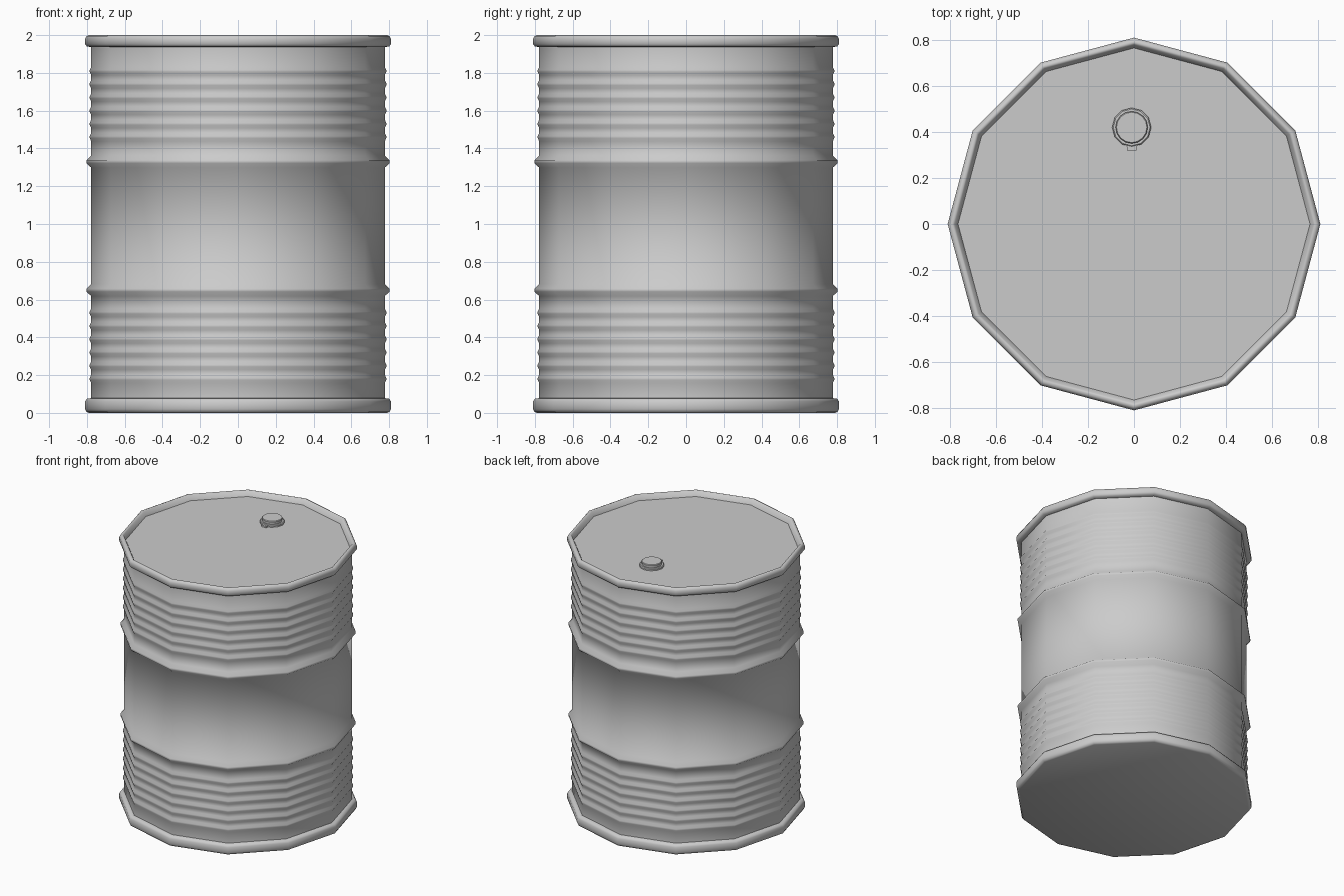
import bpy, bmesh, math

if "Cube" in bpy.data.objects:
    bpy.data.objects.remove(bpy.data.objects["Cube"])

SIDES = 12


def finish(bm, name, angle):
    bmesh.ops.recalc_face_normals(bm, faces=bm.faces)
    me = bpy.data.meshes.new(name)
    bm.to_mesh(me)
    bm.free()
    ob = bpy.data.objects.new(name, me)
    bpy.context.collection.objects.link(ob)
    bpy.ops.object.select_all(action='DESELECT')
    ob.select_set(True)
    bpy.context.view_layer.objects.active = ob
    bpy.ops.object.shade_smooth_by_angle(angle=math.radians(angle))
    return ob


def lathe(name, profile, sides, angle, centre=(0, 0)):
    """Revolve (radius, z) points and cap both ends."""
    bm = bmesh.new()
    rings = []
    for r, z in profile:
        rings.append([bm.verts.new((centre[0] + r * math.cos(2 * math.pi * i / sides),
                                    centre[1] + r * math.sin(2 * math.pi * i / sides), z))
                      for i in range(sides)])
    for a, b in zip(rings, rings[1:]):
        for i in range(sides):
            j = (i + 1) % sides
            bm.faces.new((a[i], a[j], b[j], b[i]))
    bm.faces.new(rings[0][::-1])
    bm.faces.new(rings[-1])
    return finish(bm, name, angle)


def ridge(z, half, height):
    return [(0.777, z - half), (0.777 + height, z - half * 0.25),
            (0.777 + height, z + half * 0.25), (0.777, z + half)]


# Drum body: bottom rim, ribbed wall with two large hoops, top rim, recessed lid
profile = [(0.79, 0.0), (0.803, 0.006), (0.81, 0.02), (0.81, 0.06), (0.80, 0.075), (0.777, 0.078)]
for k in range(6):
    profile += ridge(0.18 + 0.07 * k, 0.022, 0.008)
profile += ridge(0.65, 0.032, 0.025)
profile += ridge(1.33, 0.032, 0.025)
for k in range(6):
    profile += ridge(1.46 + 0.07 * k, 0.022, 0.008)
profile += [(0.777, 1.937), (0.80, 1.94), (0.81, 1.952), (0.81, 1.98), (0.803, 1.994),
            (0.79, 2.0), (0.78, 1.994), (0.765, 1.96)]
lathe("drum_body", profile, SIDES, 65)

# Bung: flange, raised cap and pull tab
BX, BY = -0.01, 0.42
lathe("bung_flange", [(0.085, 1.955), (0.085, 1.97), (0.08, 1.975)], 12, 30, (BX, BY))
lathe("bung_cap", [(0.068, 1.97), (0.07, 1.993), (0.066, 1.998)], 16, 30, (BX, BY))

bm = bmesh.new()
tab = [(-0.035, -0.07), (-0.02, -0.085), (-0.02, -0.1), (0.02, -0.1), (0.02, -0.085), (0.035, -0.07)]
face = bm.faces.new([bm.verts.new((BX + x, BY + y, 1.955)) for x, y in tab])
top = bmesh.ops.extrude_face_region(bm, geom=[face])
bmesh.ops.translate(bm, vec=(0, 0, 0.017),
                    verts=[g for g in top["geom"] if isinstance(g, bmesh.types.BMVert)])
finish(bm, "bung_tab", 30)
